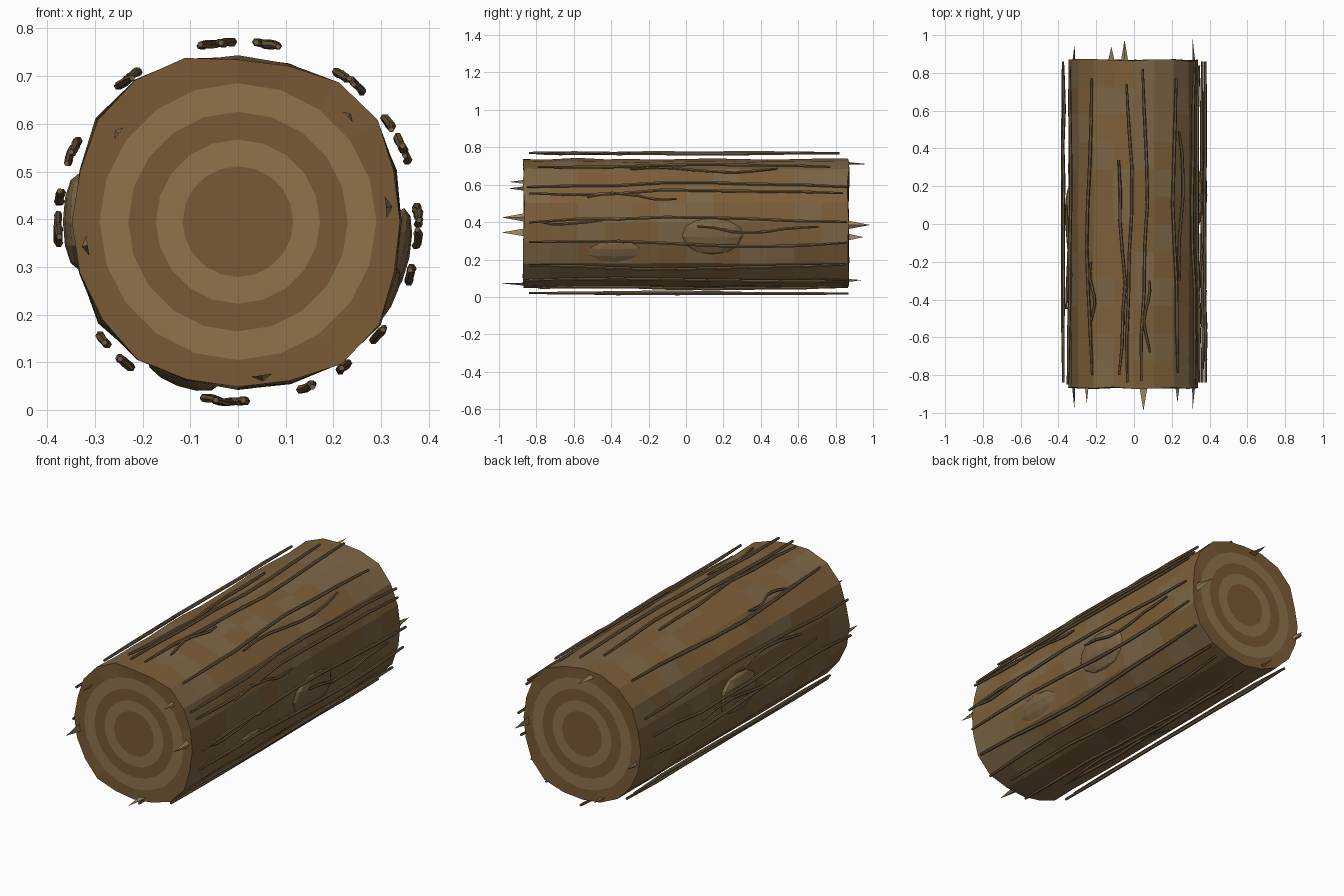
import bpy, bmesh, math, random
from mathutils import Vector, Matrix

if "Cube" in bpy.data.objects:
    bpy.data.objects.remove(bpy.data.objects["Cube"])

random.seed(4)
CZ, HALF, N = 0.395, 0.868, 20


def mat(name, r, g, b):
    m = bpy.data.materials.new(name)
    m.diffuse_color = (r, g, b, 1)
    m.use_nodes = True
    m.node_tree.nodes["Principled BSDF"].inputs["Base Color"].default_value = m.diffuse_color
    return m


BARK = mat("bark", 0.205, 0.115, 0.042)
BARK_B = mat("bark_grey", 0.205, 0.135, 0.062)
RING_D = mat("ring_dark", 0.19, 0.102, 0.036)
RING_L = mat("ring_light", 0.275, 0.174, 0.073)
STRIP = mat("strip_bark", 0.17, 0.11, 0.05)
SPLINTER = mat("splinter_wood", 0.34, 0.23, 0.11)


def finish(bm, name, mats):
    bmesh.ops.recalc_face_normals(bm, faces=bm.faces)
    me = bpy.data.meshes.new(name)
    bm.to_mesh(me)
    bm.free()
    for m in mats:
        me.materials.append(m)
    ob = bpy.data.objects.new(name, me)
    bpy.context.collection.objects.link(ob)
    return ob


def polar(r, deg, y):
    a = math.radians(deg)
    return Vector((r * math.cos(a), y, CZ + r * math.sin(a)))


def bridge(bm, a, b, mi=lambda i: 0):
    n = len(a)
    for i in range(n):
        j = (i + 1) % n
        f = bm.faces.new((a[i], a[j], b[j], b[i]))
        f.material_index = mi(i)


# log body: faceted, slightly rippled tube with ringed end caps
bm = bmesh.new()
loops = []
ROWS = 12
base = [0.353 - 0.009 * math.cos(math.radians(4 * i * 360 / N)) + random.uniform(-0.006, 0.006)
        for i in range(N)]
for k in range(ROWS + 1):
    y = -HALF + 2 * HALF * k / ROWS
    ripple = 0.004 * math.sin(y * 10 + 1)
    end = k in (0, ROWS)
    loops.append([bm.verts.new(polar(base[i] + ripple * math.sin(i * 1.7) + random.uniform(-0.003, 0.003),
                                     i * 360 / N,
                                     y + (random.uniform(-0.006, 0.006) if end else 0)))
                  for i in range(N)])
for a, b in zip(loops, loops[1:]):
    bridge(bm, a, b, lambda i: 1 if random.random() < 0.4 else 0)
for loop, s in ((loops[0], -1), (loops[-1], 1)):
    prev = loop
    for k, r in enumerate((0.29, 0.23, 0.172, 0.116)):
        ring = [bm.verts.new(polar(r, i * 360 / N, s * HALF)) for i in range(N)]
        m = 2 if k % 2 == 0 else 3
        bridge(bm, prev, ring, lambda i: m)
        prev = ring
    bm.faces.new(prev).material_index = 2
finish(bm, "log_body", [BARK, BARK_B, RING_D, RING_L])


# bark strips: hexagonal rods wandering along the log
def strip(name, deg, y0, y1, wander, rad=0.377, size=0.009):
    bm = bmesh.new()
    steps = 7
    phase = random.uniform(0, 6.28)
    prev = None
    for k in range(steps + 1):
        t = k / steps
        y = y0 + (y1 - y0) * t
        a = deg + wander * math.sin(phase + t * 6) + random.uniform(-0.4, 0.4) * wander
        c = polar(rad + random.uniform(-0.003, 0.003), a, y)
        s = size * (0.7 if k in (0, steps) else 1)
        ring = [bm.verts.new(c + Vector((s * math.cos(q * math.pi / 3), 0, s * math.sin(q * math.pi / 3))))
                for q in range(6)]
        if prev:
            bridge(bm, prev, ring)
        else:
            bm.faces.new(ring)
        prev = ring
    bm.faces.new(prev)
    finish(bm, name, [STRIP])


for i, (deg, y0, y1) in enumerate((
        (100, -0.80, 0.34), (94, -0.84, 0.74), (82, -0.83, 0.82), (54, -0.79, 0.77),
        (33, -0.85, 0.86), (26, -0.84, 0.84), (3, -0.84, 0.86), (343.5, -0.84, 0.86),
        (321.5, -0.84, 0.85), (306, -0.87, 0.86), (293, -0.78, 0.83), (270, -0.84, 0.87),
        (262, -0.60, 0.72), (231, -0.83, 0.85), (221, -0.80, 0.84), (184, -0.84, 0.86),
        (172, -0.55, 0.80), (155, -0.85, 0.83), (129, -0.80, 0.77))):
    strip("long_bark_strip_%d" % i, deg, y0, y1, 2.2)
for i, (deg, y0, y1) in enumerate((
        (79, -0.68, -0.30), (49, -0.30, 0.49), (22, -0.53, -0.05), (1, -0.78, -0.35),
        (355, 0.06, 0.71), (265, -0.57, 0.17), (180, -0.20, 0.40), (159, -0.45, 0.10),
        (126, -0.51, -0.20))):
    strip("short_bark_strip_%d" % i, deg, y0, y1, 2.4, 0.378, 0.008)


# knots: shallow flattened bumps in the bark
def knot(name, deg, y, half_y, half_w, rad=0.335):
    bm = bmesh.new()
    rot = Matrix.Rotation(-math.radians(deg), 4, 'Y')
    m = Matrix.Translation(polar(rad, deg, y)) @ rot @ Matrix.Diagonal((0.032, half_y, half_w, 1))
    bmesh.ops.create_uvsphere(bm, u_segments=12, v_segments=6, radius=1, matrix=m)
    finish(bm, name, [BARK_B])


knot("knot_low", 331, -0.38, 0.17, 0.08)
knot("knot_mid", 348, 0.14, 0.17, 0.10)
knot("knot_left", 180, 0.05, 0.16, 0.10)
knot("knot_under", 250, 0.15, 0.16, 0.08)


# splinters: thin three-sided shards on the end rims
def splinter(name, x, z, tip, width):
    s = 1 if tip > 0 else -1
    radial = Vector((x, 0, z - CZ)).normalized()
    side = Vector((-radial.z, 0, radial.x))
    c = Vector((x, s * (HALF - 0.02), z))
    bm = bmesh.new()
    b = [bm.verts.new(p) for p in (c + side * width, c - side * width, c + radial * width * 0.6)]
    t = bm.verts.new((x, tip, z))
    bm.faces.new(b)
    for i in range(3):
        bm.faces.new((b[i], b[(i + 1) % 3], t))
    finish(bm, name, [SPLINTER])


for i, (x, z, tip, w) in enumerate((
        (-0.25, 0.58, -0.95, 0.018), (0.23, 0.615, -0.945, 0.018), (0.31, 0.425, -0.985, 0.025),
        (-0.315, 0.345, -0.985, 0.024), (0.05, 0.073, -0.99, 0.024), (0.31, 0.385, 0.985, 0.026),
        (-0.315, 0.32, 0.95, 0.022), (-0.12, 0.09, 0.94, 0.022), (-0.05, 0.71, 0.975, 0.022))):
    splinter("splinter_%d" % i, x, z, tip, w)
